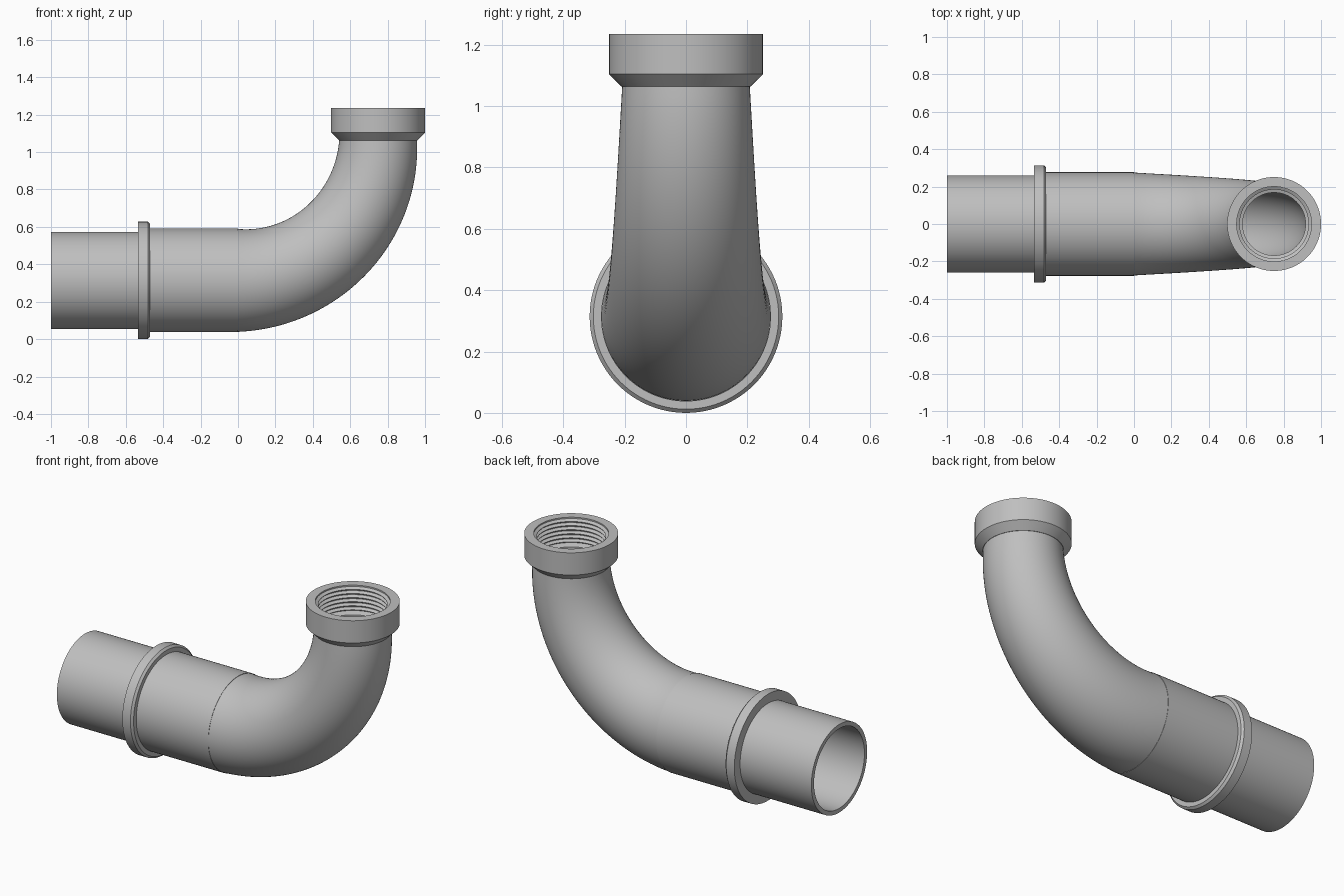
import bpy, bmesh, math
from mathutils import Vector

cube = bpy.data.objects.get("Cube")
if cube:
    bpy.data.objects.remove(cube, do_unlink=True)

AXIS_Z = 0.314          # height of the horizontal pipe axis
BEND = 0.749            # centreline radius of the elbow
ARC = BEND * math.pi / 2
SIDES = 96

grey = bpy.data.materials.new("plain grey")
grey.use_nodes = True
colour = (0.52, 0.52, 0.52, 1)
grey.diffuse_color = colour
grey.node_tree.nodes["Principled BSDF"].inputs["Base Color"].default_value = colour


def frame(s):
    """Centre point and in-plane radial direction at distance s along the axis."""
    a = min(max(s / BEND, 0), math.pi / 2)
    extra = s if s < 0 else max(s - ARC, 0)
    tangent = Vector((math.cos(a), 0, math.sin(a)))
    normal = Vector((-math.sin(a), 0, math.cos(a)))
    centre = Vector((BEND * math.sin(a), 0, AXIS_Z + BEND * (1 - math.cos(a))))
    return centre + tangent * extra, normal


def sweep(name, profile):
    """Turn a closed loop of (distance, radius) pairs around the bent axis."""
    bm = bmesh.new()
    rings = []
    for s, r in profile:
        centre, normal = frame(s)
        ring = []
        for i in range(SIDES):
            t = math.tau * i / SIDES
            ring.append(bm.verts.new(centre + normal * r * math.cos(t)
                                     + Vector((0, r * math.sin(t), 0))))
        rings.append(ring)
    for j, a in enumerate(rings):
        b = rings[(j + 1) % len(rings)]
        for i in range(SIDES):
            k = (i + 1) % SIDES
            bm.faces.new((a[i], a[k], b[k], b[i]))
    bmesh.ops.recalc_face_normals(bm, faces=bm.faces)
    mesh = bpy.data.meshes.new(name)
    bm.to_mesh(mesh)
    bm.free()
    mesh.materials.append(grey)
    obj = bpy.data.objects.new(name, mesh)
    bpy.context.collection.objects.link(obj)
    return obj


parts = []

# Straight open end and the slightly thicker sleeve behind the flange
parts.append(sweep("inlet_pipe", [(-1, 0.26), (-0.5, 0.26), (-0.5, 0.235), (-1, 0.235)]))
parts.append(sweep("sleeve", [(-0.5, 0.277), (0, 0.277), (0, 0.235), (-0.5, 0.235)]))

# Flange with one bevelled rim
parts.append(sweep("flange", [(-0.535, 0.25), (-0.535, 0.314), (-0.482, 0.314),
                              (-0.47, 0.302), (-0.47, 0.25)]))

# Tapering elbow with a matching bore
STEPS = 48
fractions = [i / STEPS for i in range(STEPS + 1)]
outer = [(ARC * f, 0.275 - 0.067 * f) for f in fractions]
inner = [(ARC * f, 0.235 - 0.067 * f) for f in reversed(fractions)]
parts.append(sweep("elbow", outer + inner))

# Socket: coned base, straight wall and threaded bore
TOP = ARC + 0.172
PITCH = 0.024
socket = [(ARC, 0.168), (ARC, 0.21), (ARC + 0.041, 0.251), (TOP, 0.251), (TOP, 0.2)]
for i in range(6):
    s = TOP - 0.008 - i * PITCH
    socket += [(s, 0.2), (s - PITCH * 0.4, 0.184),
               (s - PITCH * 0.5, 0.184), (s - PITCH * 0.9, 0.2)]
socket.append((ARC + 0.012, 0.168))
parts.append(sweep("threaded_socket", socket))

# Smooth round walls, crisp edges
bpy.ops.object.select_all(action='DESELECT')
for obj in parts:
    obj.select_set(True)
bpy.context.view_layer.objects.active = parts[0]
bpy.ops.object.shade_smooth_by_angle(angle=math.radians(30))
